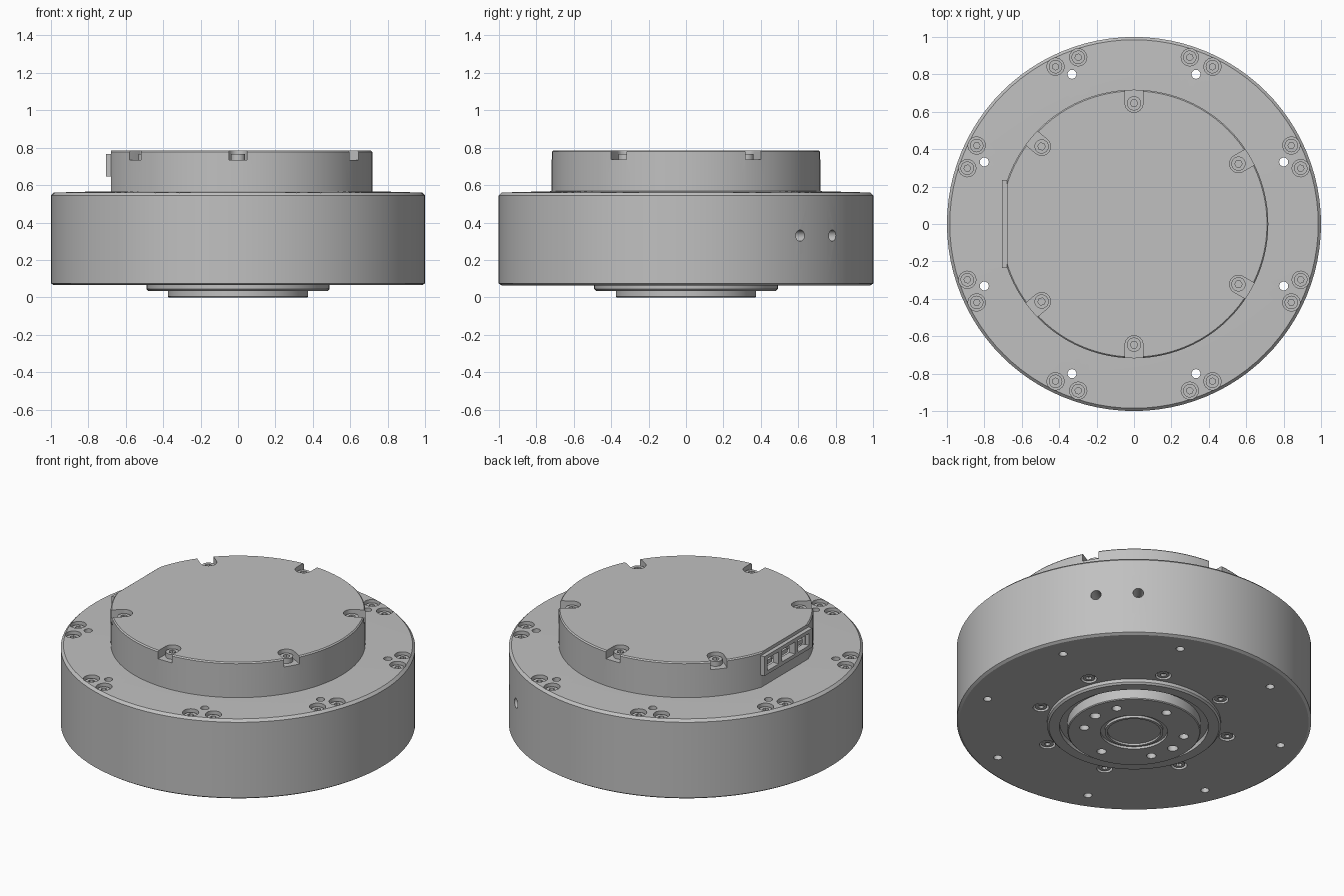
import bpy, bmesh
from math import radians, cos, sin, pi
from mathutils import Matrix, Vector

if "Cube" in bpy.data.objects:
    bpy.data.objects.remove(bpy.data.objects["Cube"], do_unlink=True)

metal = bpy.data.materials.new("grey_metal")
metal.use_nodes = True
GREY = (0.53, 0.53, 0.53, 1)
metal.diffuse_color = GREY
metal.node_tree.nodes["Principled BSDF"].inputs["Base Color"].default_value = GREY


def finish(name, bm):
    bmesh.ops.recalc_face_normals(bm, faces=bm.faces)
    mesh = bpy.data.meshes.new(name)
    bm.to_mesh(mesh)
    bm.free()
    mesh.materials.append(metal)
    obj = bpy.data.objects.new(name, mesh)
    bpy.context.collection.objects.link(obj)
    return obj


def lathe(name, profile, steps=96):
    """Revolve a closed (radius, height) outline about z."""
    bm = bmesh.new()
    verts = [bm.verts.new((r, 0, z)) for r, z in profile]
    edges = [bm.edges.new((a, b)) for a, b in zip(verts, verts[1:])]
    if profile[0][0] > 0:
        edges.append(bm.edges.new((verts[-1], verts[0])))
    bmesh.ops.spin(bm, geom=verts + edges, cent=(0, 0, 0), axis=(0, 0, 1),
                   angle=2 * pi, steps=steps)
    bmesh.ops.remove_doubles(bm, verts=bm.verts, dist=0.0001)
    return finish(name, bm)


def polar(radius, degrees, z=0):
    a = radians(degrees)
    return Vector((radius * cos(a), radius * sin(a), z))


def pegs(name, places, radius, z0, z1, sides=24):
    """Upright cylinders at (radius, angle) places."""
    bm = bmesh.new()
    for r, a in places:
        bmesh.ops.create_cone(bm, cap_ends=True, segments=sides, radius1=radius,
                              radius2=radius, depth=z1 - z0,
                              matrix=Matrix.Translation(polar(r, a, (z0 + z1) / 2))
                              @ Matrix.Rotation(radians(a), 4, 'Z'))
    return finish(name, bm)


def boxes(name, items):
    """Boxes given as (centre, size, turn about z)."""
    bm = bmesh.new()
    for centre, size, turn in items:
        bmesh.ops.create_cube(bm, size=1, matrix=Matrix.Translation(centre)
                              @ Matrix.Rotation(radians(turn), 4, 'Z')
                              @ Matrix.Diagonal((*size, 1)))
    return finish(name, bm)


def cut(obj, *cutters):
    """Subtract each cutter, then discard it."""
    for cutter in cutters:
        cutter.hide_render = True
        mod = obj.modifiers.new("cut", 'BOOLEAN')
        mod.operation, mod.solver, mod.object = 'DIFFERENCE', 'EXACT', cutter
        bpy.context.view_layer.update()
        deps = bpy.context.evaluated_depsgraph_get()
        mesh = bpy.data.meshes.new_from_object(obj.evaluated_get(deps))
        obj.modifiers.clear()
        obj.data = mesh
        bpy.data.objects.remove(cutter, do_unlink=True)


eight = [22.5 + 45 * k for k in range(8)]
six = [30 + 60 * k for k in range(6)]
cap_angles = [30, 90, 140, 220, 270, 330]
cap_spots = [(0.645, a) for a in cap_angles]
rim_spots = [(0.94, a + d) for a in eight for d in (-4, 4)]
inner_spots = [(0.55, a) for a in eight]

# Main drum with a softly broken rim
housing = lathe("main_housing", [(0, 0.065), (0.985, 0.065), (1, 0.075), (1, 0.545),
                                 (0.985, 0.56), (0.72, 0.567), (0, 0.567)])
cut(housing,
    pegs("rim_counterbores", rim_spots, 0.046, 0.52, 0.7),
    pegs("through_holes", [(0.866, a) for a in eight], 0.024, -0.1, 0.7, 16),
    pegs("underside_screw_bores", inner_spots, 0.045, 0, 0.095))

# Two radial holes in the side wall
bm = bmesh.new()
for a in (37.6, 51.4):
    bmesh.ops.create_cone(bm, cap_ends=True, segments=24, radius1=0.03, radius2=0.03,
                          depth=0.2, matrix=Matrix.Translation(polar(1, a, 0.33))
                          @ Matrix.Rotation(radians(a), 4, 'Z')
                          @ Matrix.Rotation(pi / 2, 4, 'Y'))
cut(housing, finish("side_holes", bm))

# Rear cap: flat face, six screw notches and a socket pocket
cap = lathe("rear_cap", [(0, 0.55), (0.718, 0.55), (0.718, 0.778), (0.711, 0.785), (0, 0.785)])
cut(cap,
    boxes("flat_cut", [((-0.88, 0, 0.7), (0.4, 1, 0.5), 0)]),
    pegs("notch_ends", cap_spots, 0.048, 0.735, 0.9),
    boxes("notch_slots", [(polar(0.745, a, 0.835), (0.2, 0.096, 0.2), a)
                          for a in cap_angles]),
    boxes("socket_pocket", [((-0.67, 0, 0.7), (0.1, 0.4, 0.09), 0)]))

# Connector frame with three socket openings
frame = boxes("connector_frame", [((-0.685, 0, 0.705), (0.04, 0.47, 0.12), 0)])
cut(frame, boxes("socket_openings", [((-0.69, y, 0.705), (0.1, w, 0.075), 0)
                                     for y, w in ((-0.15, 0.11), (0, 0.13), (0.15, 0.11))]))
sockets = boxes("socket_pins", [((-0.65, y, 0.7), (0.06, 0.05, 0.025), 0)
                                for y in (-0.15, 0, 0.15)])

# Socket-head screws
cap_screws = pegs("cap_screws", cap_spots, 0.038, 0.73, 0.765)
cut(cap_screws, pegs("cap_screw_sockets", cap_spots, 0.02, 0.745, 0.8, 6))
rim_screws = pegs("rim_screws", rim_spots, 0.036, 0.51, 0.545)
cut(rim_screws, pegs("rim_screw_sockets", rim_spots, 0.018, 0.53, 0.6, 6))
base_screws = pegs("underside_screws", inner_spots, 0.034, 0.07, 0.1)
cut(base_screws, pegs("underside_screw_sockets", inner_spots, 0.018, 0, 0.085, 6))

# Output side: bearing ring, groove and rotating hub
ring = lathe("bearing_ring", [(0.42, 0.035), (0.48, 0.035), (0.49, 0.045),
                              (0.49, 0.075), (0.42, 0.075)])
hub = lathe("output_hub", [(0, 0.012), (0.15, 0.012), (0.15, 0), (0.165, 0), (0.165, 0.015),
                           (0.19, 0.015), (0.19, 0), (0.37, 0), (0.375, 0.005),
                           (0.375, 0.075), (0, 0.075)])
cut(hub,
    pegs("hub_bolt_holes", [(0.285, a) for a in six], 0.027, -0.1, 0.06),
    pegs("hub_dowel_holes", [(0.285, 0), (0.285, 180)], 0.03, -0.1, 0.06))

# Smooth round walls, crisp edges
for obj in (housing, cap, frame, sockets, cap_screws, rim_screws, base_screws, ring, hub):
    bpy.ops.object.select_all(action='DESELECT')
    obj.select_set(True)
    bpy.context.view_layer.objects.active = obj
    bpy.ops.object.shade_smooth_by_angle(angle=radians(25))
